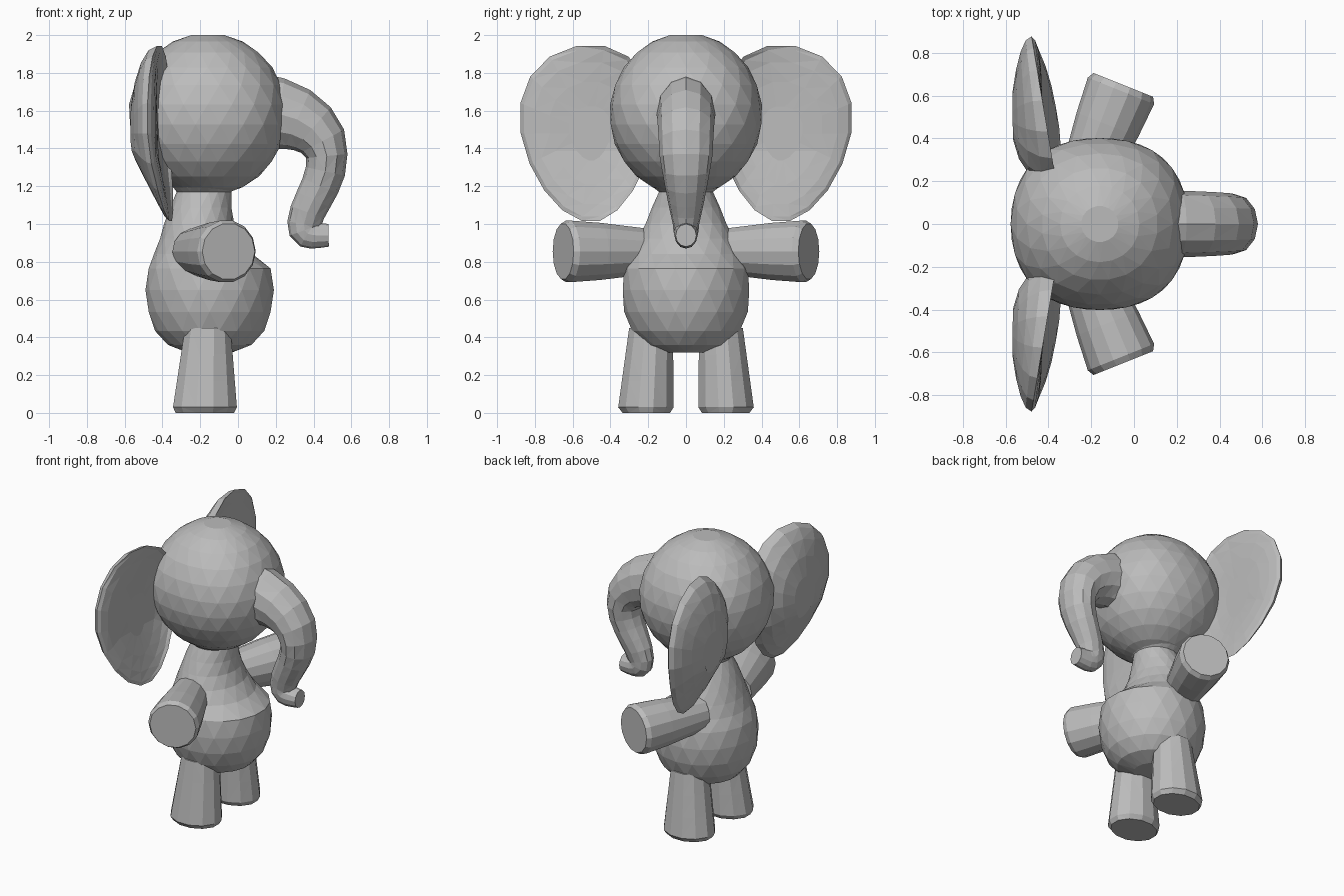
import bpy
import bmesh
from math import sin, cos, pi, radians
from mathutils import Vector
from mathutils.geometry import interpolate_bezier

cube = bpy.data.objects.get("Cube")
if cube:
    bpy.data.objects.remove(cube)

grey = bpy.data.materials.new("soft grey")
grey.use_nodes = True
colour = (0.5, 0.5, 0.5, 1)
grey.diffuse_color = colour
grey.node_tree.nodes["Principled BSDF"].inputs["Base Color"].default_value = colour


def build(name, rings):
    """Skin a list of point rings, closing both ends with a cap."""
    bm = bmesh.new()
    rows = [[bm.verts.new(point) for point in ring] for ring in rings]
    for lower, upper in zip(rows, rows[1:]):
        for i in range(len(lower)):
            bm.faces.new((lower[i - 1], lower[i], upper[i], upper[i - 1]))
    bm.faces.new(rows[0])
    bm.faces.new(rows[-1])
    sides = [face for face in bm.faces if len(face.verts) == 4]
    bmesh.ops.triangulate(bm, faces=sides, quad_method='SHORT_EDGE')
    bmesh.ops.recalc_face_normals(bm, faces=bm.faces)
    mesh = bpy.data.meshes.new(name)
    bm.to_mesh(mesh)
    bm.free()
    mesh.materials.append(grey)
    obj = bpy.data.objects.new(name, mesh)
    bpy.context.collection.objects.link(obj)


def oval(centre, u, v, count, turn=0):
    """Ring of points around a centre, spanned by two half axes."""
    angles = [2 * pi * (i + turn) / count for i in range(count)]
    return [centre + u * cos(angle) + v * sin(angle) for angle in angles]


def level(x, z, depth, width, count, row, y=0):
    """Horizontal ring, turned half a step on every other row."""
    return oval(Vector((x, y, z)), Vector((depth, 0, 0)), Vector((0, width, 0)),
                count, row % 2 / 2)


def mix(a, b, t):
    return a + (b - a) * t


# Body: full round belly, tapering shoulders and a flared neck
body = []
for row in range(6):
    angle = radians(mix(-80, 20, row / 5))
    girth = 0.34 * cos(angle) ** 0.6
    body.append(level(-0.15, 0.65 + 0.335 * sin(angle), girth, girth, 18, row))
for row in range(1, 6):
    t = row / 5
    waist = sin(pi * t)
    girth = mix(0.32, 0.145, t)
    body.append(level(mix(-0.16, -0.18, t) - 0.035 * waist, mix(0.76, 1.17, t),
                      girth * (1 - 0.15 * waist), girth, 18, row + 5))
body.append(level(-0.17, 1.24, 0.21, 0.23, 18, 1))
build("body", body)

# Head: nearly round, fuller towards the front and back, flattened on the crown
head = []
for row in range(12):
    angle = radians(mix(-78, 78, row / 11))
    girth = cos(angle)
    ring = level(-0.16, 1.58 + 0.43 * sin(angle), 0.42 * girth, 0.405 * girth, 20, row)
    for point in ring:
        point.y *= 1 + (point.x + 0.16) ** 2
    head.append(ring)
build("head", head)

# Trunk: rings swept along a curled path, with depth and width at each knot
knots = [(0.1, 1.59), (0.47, 1.36), (0.35, 1), (0.48, 0.94)]
handles = [((0.3, 1.6), (0.46, 1.5)), ((0.48, 1.22), (0.36, 1.1)), ((0.34, 0.93), (0.4, 0.94))]
sizes = [Vector((0.21, 0.16)), Vector((0.11, 0.14)), Vector((0.09, 0.07)), Vector((0.06, 0.055))]
path, girths = [], []
for k, (out, into) in enumerate(handles):
    points = interpolate_bezier(Vector(knots[k]), Vector(out), Vector(into),
                                Vector(knots[k + 1]), 6)
    first = 1 if k else 0
    path += points[first:]
    girths += [sizes[k].lerp(sizes[k + 1], i / 5) for i in range(first, 6)]
trunk = []
for i, (point, girth) in enumerate(zip(path, girths)):
    run = (path[min(i + 1, len(path) - 1)] - path[max(i - 1, 0)]).normalized()
    trunk.append(oval(Vector((point.x, 0, point.y)), Vector((-run.y, 0, run.x)) * girth.x,
                      Vector((0, girth.y, 0)), 12))
build("trunk", trunk)


def ear_ring(side, turn):
    """One ring of the ear, from the front sheet over the rim to the back."""
    ring = []
    for i in range(18):
        angle = 2 * pi * i / 18
        reach = (0.375 if cos(angle) > 0 else 0.33) * (1 + 0.2 * sin(angle))
        y = 0.5 + reach * cos(angle) * sin(turn)
        z = 1.48 + 0.47 * sin(angle) * sin(turn)
        # The lower lobe sweeps forward
        lobe = max(0, 1.4 - z)
        rim = -0.33 - 0.17 * y + 0.15 * lobe
        sheet = -0.43 + 0.2 * lobe if cos(turn) > 0 else -0.575 + 0.4 * lobe
        ring.append((mix(rim, sheet, abs(cos(turn))), side * y, z))
    return ring


for side, label in ((1, "left"), (-1, "right")):
    # Ear: broad egg shape with a domed back
    build(label + "_ear", [ear_ring(side, pi * k / 10) for k in range(1, 10)])

    # Arm: stub angled outward and forward, with a blunt end
    axis = Vector((0.4, side, 0)).normalized()
    across = Vector((axis.y, -axis.x, 0))
    tip = Vector((-0.05, side * 0.65, 0.855))
    build(label + "_arm", [oval(tip - axis * back, across * girth, Vector((0, 0, girth)), 14)
                           for back, girth in ((0.5, 0.12), (0.2, 0.155), (0.03, 0.167),
                                               (0, 0.15))])

    # Leg: widening to a flat foot with a softened edge
    leg = [level(-0.175, 0, 0.16, 0.13, 12, 1, side * 0.21)]
    for row in range(4):
        t = row / 3
        leg.append(level(mix(-0.175, -0.16, t), mix(0.03, 0.45, t), mix(0.175, 0.125, t),
                         mix(0.152, 0.12, t), 12, 1, side * mix(0.212, 0.185, t)))
    build(label + "_leg", leg)
